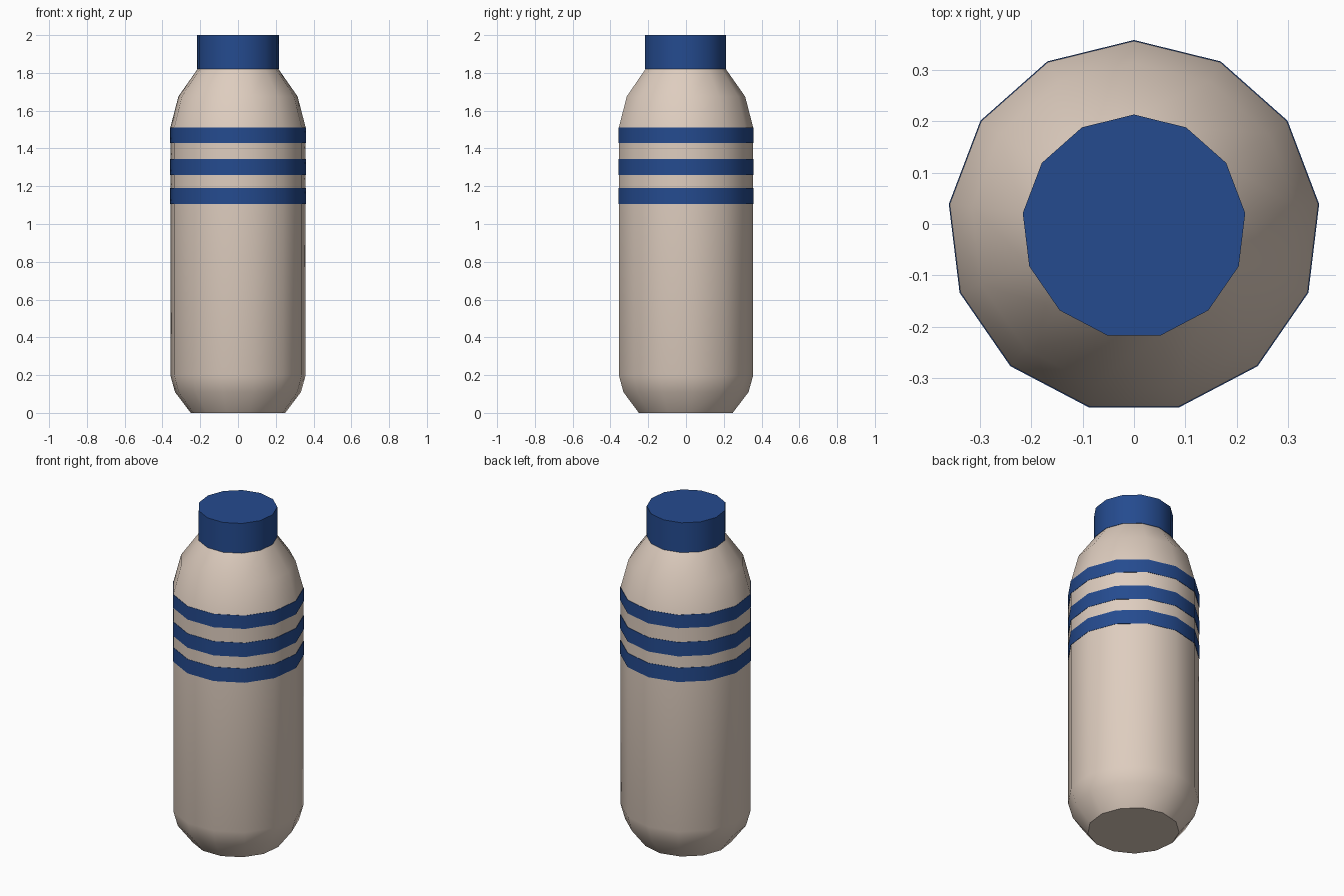
import bpy, bmesh, math

if "Cube" in bpy.data.objects:
    bpy.data.objects.remove(bpy.data.objects["Cube"])

SIDES = 13
R = 0.363
Y0 = -0.005   # a 13-sided ring is off-centre by this much


def material(name, rgb):
    m = bpy.data.materials.new(name)
    m.diffuse_color = (*rgb, 1)
    m.use_nodes = True
    m.node_tree.nodes["Principled BSDF"].inputs["Base Color"].default_value = m.diffuse_color
    return m


beige = material("warm beige", (0.73, 0.61, 0.52))
blue = material("deep blue", (0.018, 0.070, 0.275))


def lathe(name, profile, mats, cap_bottom=False, cap_top=False, rule=None):
    """Spin (radius, z) points into a 13-sided shell with a corner at +y."""
    bm = bmesh.new()
    rings = []
    for r, z in profile:
        ring = []
        for i in range(SIDES):
            a = math.pi / 2 + math.tau * i / SIDES
            ring.append(bm.verts.new((r * math.cos(a), r * math.sin(a) + Y0, z)))
        rings.append(ring)
    for lo, hi in zip(rings, rings[1:]):
        for i in range(SIDES):
            j = (i + 1) % SIDES
            f = bm.faces.new((lo[i], lo[j], hi[j], hi[i]))
            if rule:
                f.material_index = rule(f.calc_center_median().z)
    if cap_bottom:
        bm.faces.new(rings[0][::-1])
    if cap_top:
        bm.faces.new(rings[-1])
    me = bpy.data.meshes.new(name)
    bm.to_mesh(me)
    bm.free()
    for m in mats:
        me.materials.append(m)
    ob = bpy.data.objects.new(name, me)
    bpy.context.collection.objects.link(ob)
    bpy.ops.object.select_all(action='DESELECT')
    ob.select_set(True)
    bpy.context.view_layer.objects.active = ob
    bpy.ops.object.shade_smooth_by_angle(angle=math.radians(35))
    return ob


# Body: rounded base, straight wall with three raised painted bands, shoulder
stripes = [(1.105, 1.19), (1.26, 1.345), (1.43, 1.51)]
wall = R - 0.002
profile = [(0.252, 0), (0.336, 0.11), (wall, 0.2)]
for lo, hi in stripes:
    profile += [(wall, lo), (R, lo), (R, hi), (wall, hi)]
profile += [(0.318, 1.675), (0.216, 1.82)]


def stripe_rule(z):
    return int(any(lo - 0.001 <= z <= hi + 0.001 for lo, hi in stripes))


lathe("bottle_body", profile, [beige, blue], cap_bottom=True, rule=stripe_rule)

# Screw cap
lathe("bottle_cap", [(0.218, 1.82), (0.218, 2.0)], [blue], cap_bottom=True, cap_top=True)
